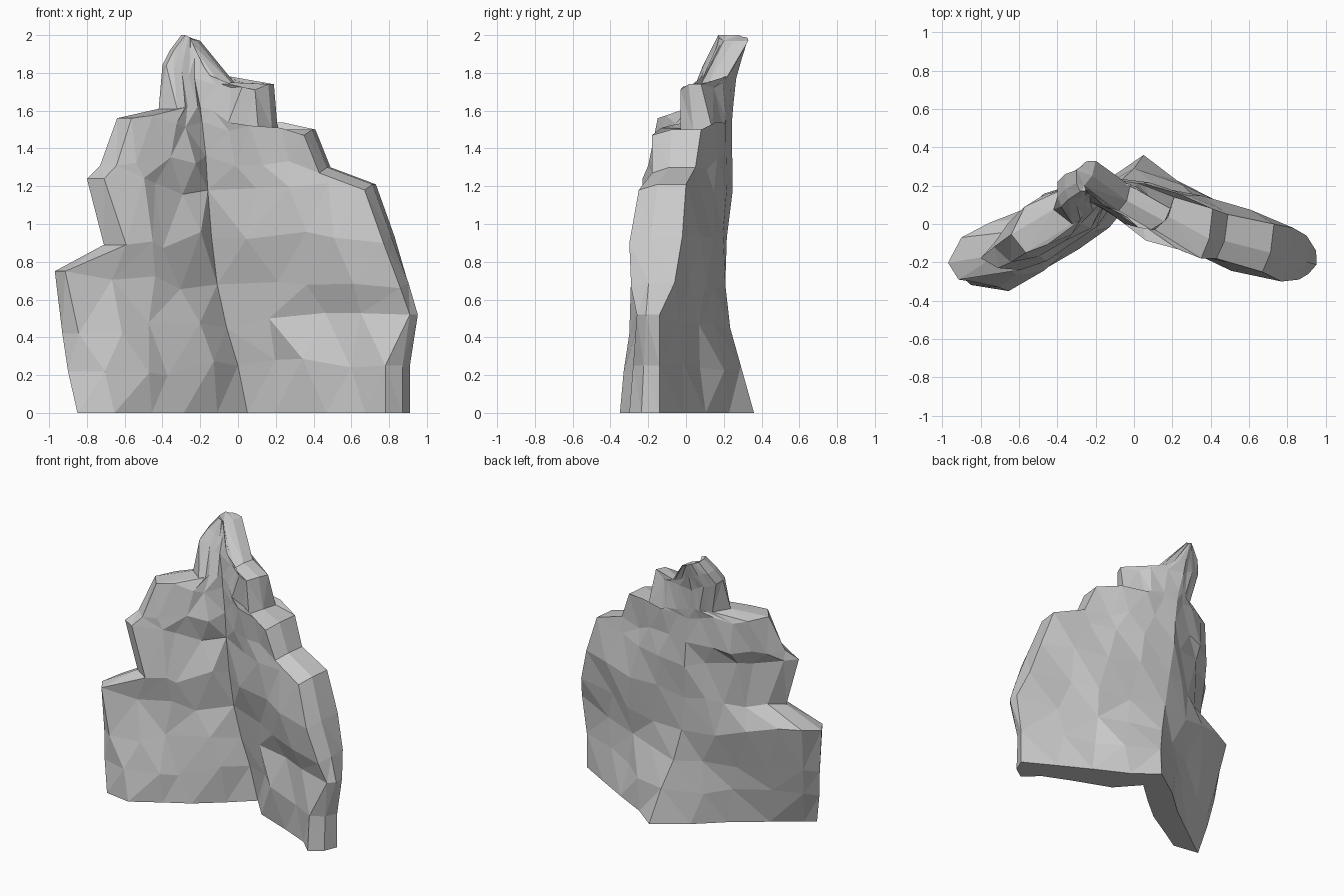
import bpy, bmesh, math, random

if "Cube" in bpy.data.objects:
    bpy.data.objects.remove(bpy.data.objects["Cube"])
random.seed(11)

# Rows: left edge (x, z), crease (x, z), right edge (x, z),
#       end depths: left front, left back, right front, right back
ROWS = [
    (-.85, 0, .05, 0, .91, 0, -.35, -.27, -.30, -.14),
    (-.90, .22, 0, .25, .91, .25, -.33, -.19, -.28, -.14),
    (-.93, .42, -.06, .45, .97, .52, -.30, -.14, -.26, -.14),
    (-.97, .75, -.11, .68, .92, .69, -.29, -.07, -.29, -.06),
    (-.71, .89, -.14, .93, .83, .93, -.24, -.04, -.30, -.02),
    (-.80, 1.24, -.16, 1.18, .73, 1.21, -.23, -.10, -.25, .0),
    (-.73, 1.31, -.17, 1.36, .49, 1.30, -.20, .0, -.18, .05),
    (-.64, 1.56, -.19, 1.54, .41, 1.50, -.15, .09, -.18, .08),
    (-.42, 1.61, -.20, 1.62, .21, 1.50, .0, .19, -.03, .14),
    (-.40, 1.84, -.23, 1.77, .19, 1.74, .09, .22, -.03, .08),
    (-.36, 1.92, -.23, 1.88, -.02, 1.75, .13, .26, .07, .20),
    (-.30, 2.0, -.25, 1.985, -.20, 1.97, .17, .28, .20, .33),
]

# Depth profiles by height
KEYS = (0, .5, .8, 1.2, 1.5, 1.75, 2)
CREASE = (.16, .12, .10, .09, .09, .11, .18)
RIDGE = (.36, .22, .20, .25, .24, .26, .33)
LEFT_BULGE = (.05, .09, .08, .06, .05, .05, 0)
RIGHT_BULGE = (.04, .0, .06, .05, .03, .03, 0)
BACK_BULGE = (.0, .01, .03, .03, .03, .02, 0)


def at(profile, z):
    for i in range(len(KEYS) - 1):
        if z <= KEYS[i + 1]:
            f = (z - KEYS[i]) / (KEYS[i + 1] - KEYS[i])
            return profile[i] + f * (profile[i + 1] - profile[i])
    return profile[-1]


def span(a, b, bulge, rough):
    """Three rough points between a and b, pushed forward by bulge."""
    pts = []
    size = min(1, abs(a[0] - b[0]) / .5)
    for t in (.27, .52, .77):
        p = [a[k] + (b[k] - a[k]) * t for k in range(3)]
        p[1] -= bulge * math.sin(math.pi * t) * size
        pts.append([c + random.uniform(-rough, rough) * s * size
                    for c, s in zip(p, (1.6, .6, 1.1))])
    return pts


def ring(row):
    xl, zl, xc, zc, xr, zr, fl_y, bl_y, fr_y, br_y = row
    body = zc < 1.7
    # left wing tip
    inset = (.07 + .12 * max(0, 1 - zl / .6) + random.uniform(-.03, .05)) if body else .02
    fl = (xl + inset, fl_y, zl)
    bl = (xl + (.07 if body else 0), bl_y, zl + (.03 if 0 < zl < 1.2 else 0))
    edge_l = (xl, fl_y * .6 + bl_y * .4, zl)
    # fold: crease in front, ridge behind
    c = (xc, at(CREASE, zc), zc)
    b = (xc, at(RIDGE, zc), zc)
    # right wing tip
    cut = .13 if zr < .3 else .10 if 1.6 < zc < 1.8 else .06
    fr = (xr - cut, fr_y, zr - (.03 if .6 < zr < 1.9 else 0))
    br = (xr - (.02 if .3 < zr < .8 else 0), br_y, zr)
    edge_r = (xr - cut * .3, fr_y * .6 + br_y * .4, zr)
    pts = [edge_l, fl]
    pts += span(fl, c, at(LEFT_BULGE, zl), .04) + [c]
    pts += span(c, fr, at(RIGHT_BULGE, zr), .04) + [fr, edge_r, br]
    pts += span(br, b, -at(BACK_BULGE, zr), .03) + [b]
    pts += span(b, bl, -at(BACK_BULGE, zl), .03) + [bl]
    return [(p[0], p[1], 0) for p in pts] if zc == 0 else pts


# Folded rock slab lofted through the rings
bm = bmesh.new()
rings = [[bm.verts.new(p) for p in ring(r)] for r in ROWS]
for lo, hi in zip(rings, rings[1:]):
    n = len(lo)
    for i in range(n):
        k = (i + 1) % n
        bm.faces.new((lo[i], lo[k], hi[k], hi[i]))
bm.faces.new(rings[0][::-1])
bm.faces.new(rings[-1])
bmesh.ops.triangulate(bm, faces=bm.faces[:])
bmesh.ops.recalc_face_normals(bm, faces=bm.faces[:])
mesh = bpy.data.meshes.new("rock_slab")
bm.to_mesh(mesh)
bm.free()
bpy.context.collection.objects.link(bpy.data.objects.new("rock_slab", mesh))
